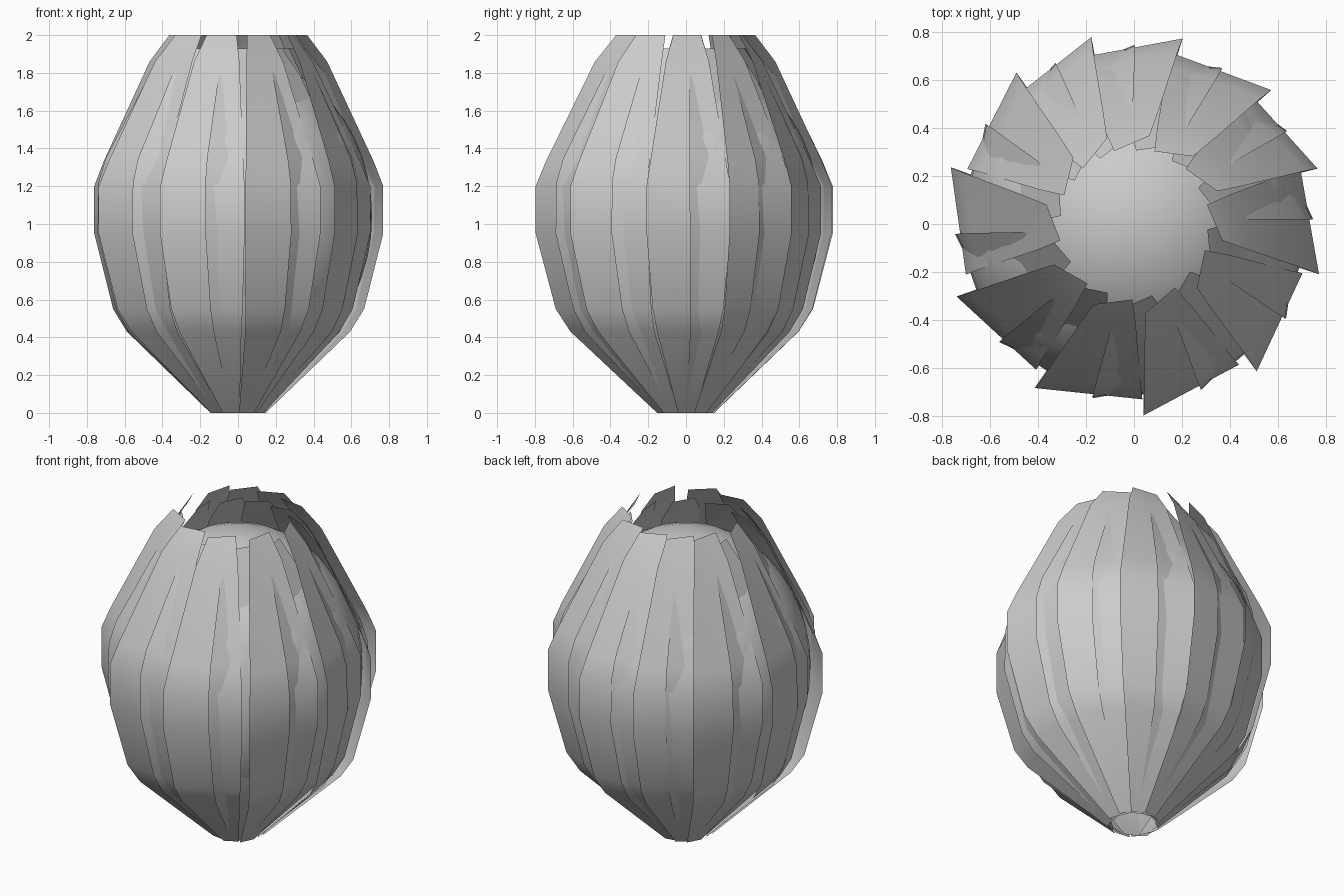
import bpy, math
from mathutils import Vector

if "Cube" in bpy.data.objects:
    bpy.data.objects.remove(bpy.data.objects["Cube"])

# Smooth inner bud
bpy.ops.mesh.primitive_uv_sphere_add(segments=48, ring_count=24, location=(0, 0, 1.04))
bud = bpy.context.object
bud.name = "inner_bud"
bud.scale = (0.71, 0.71, 0.84)
bpy.ops.object.shade_smooth()

# Petal rows: height, centre radius, half width, tilt in degrees
OUTER = [(0, .14, .045, 8), (.43, .565, .165, 9), (.55, .635, .19, 9), (.95, .73, .225, 9),
         (1.2, .73, .225, 9), (1.33, .68, .205, 10), (1.86, .435, .12, 17), (2.0, .335, .08, 22)]
INNER = [(0, .125, .04, 8), (.43, .54, .15, 8), (.55, .60, .17, 8), (.95, .69, .20, 8),
         (1.22, .685, .20, 8), (1.35, .645, .19, 9), (1.78, .425, .125, 16), (1.93, .325, .07, 22)]


def petal(name, angle, rows):
    """Strip petal whose clockwise edge is lifted outward."""
    verts, faces = [], []
    a = math.radians(angle)
    radial = Vector((math.cos(a), math.sin(a), 0))
    clockwise = Vector((math.sin(a), -math.cos(a), 0))
    for z, r, w, t in rows:
        t = math.radians(t)
        across = clockwise * math.cos(t) + radial * math.sin(t)
        for s in (1, 0, -1):
            verts.append(radial * r + across * w * s + Vector((0, 0, z)))
    for i in range(len(rows) - 1):
        for j in range(2):
            k = i * 3 + j
            faces.append((k + 1, k, k + 3, k + 4))
    me = bpy.data.meshes.new(name)
    me.from_pydata(verts, [], faces)
    me.polygons.foreach_set("use_smooth", [True] * len(faces))
    ob = bpy.data.objects.new(name, me)
    bpy.context.collection.objects.link(ob)


# Angles of the lifted petal edges, counter-clockwise
edges = [17, 44.5, 75.5, 103, 128, 163, 202.4, 239, 273, 310, 345]
for i, e in enumerate(edges):
    nxt = edges[(i + 1) % len(edges)] + (360 if i == len(edges) - 1 else 0)
    petal("outer_petal", e + 16, OUTER)
    petal("inner_petal", (e + nxt) / 2 + 16, INNER)
